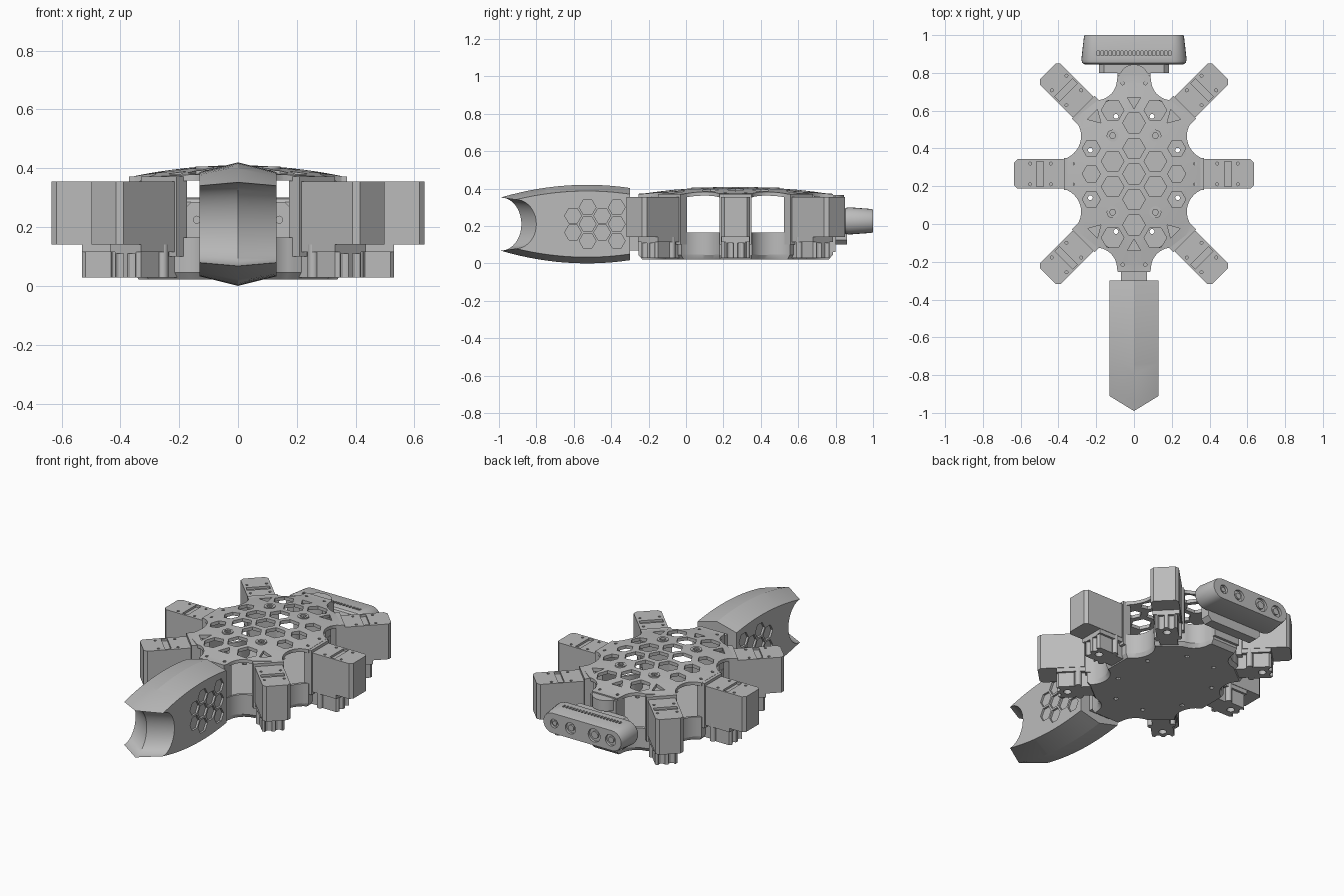
import bpy, bmesh, math
from mathutils import Vector, Matrix

old = bpy.data.objects.get("Cube")
if old:
    bpy.data.objects.remove(old, do_unlink=True)

gray = bpy.data.materials.new("plain gray")
gray.use_nodes = True
gray.diffuse_color = (0.5, 0.5, 0.5, 1)
gray.node_tree.nodes["Principled BSDF"].inputs["Base Color"].default_value = (0.5, 0.5, 0.5, 1)

CY = 0.265          # body centre along y
made = []


def finish(name, bm, matrix=None):
    bmesh.ops.recalc_face_normals(bm, faces=bm.faces)
    if matrix:
        bm.transform(matrix)
    me = bpy.data.meshes.new(name)
    bm.to_mesh(me)
    bm.free()
    me.materials.append(gray)
    ob = bpy.data.objects.new(name, me)
    bpy.context.collection.objects.link(ob)
    made.append(ob)
    return ob


def add_loft(bm, sections, closed=False):
    """Skin equal-length loops; cap the ends, or join them into a ring."""
    rows = [[bm.verts.new(p) for p in s] for s in sections]
    pairs = list(zip(rows, rows[1:]))
    if closed:
        pairs.append((rows[-1], rows[0]))
    else:
        bm.faces.new(rows[0])
        bm.faces.new(rows[-1])
    n = len(rows[0])
    for a, b in pairs:
        for i in range(n):
            k = (i + 1) % n
            bm.faces.new((a[i], a[k], b[k], b[i]))


def flat(pts, z):
    return [(x, y, z) for x, y in pts]


def prism(name, pts, z0, z1, matrix=None):
    bm = bmesh.new()
    add_loft(bm, [flat(pts, z0), flat(pts, z1)])
    return finish(name, bm, matrix)


def rect(x0, x1, y0, y1, c=0.0):
    """Rectangle with optional corner chamfers."""
    if c == 0:
        return [(x0, y0), (x1, y0), (x1, y1), (x0, y1)]
    return [(x0 + c, y0), (x1 - c, y0), (x1, y0 + c), (x1, y1 - c),
            (x1 - c, y1), (x0 + c, y1), (x0, y1 - c), (x0, y0 + c)]


def ngon(x, y, r, n=6, turn=0.0):
    return [(x + r * math.cos(turn + math.tau * i / n),
             y + r * math.sin(turn + math.tau * i / n)) for i in range(n)]


def cut(ob, shapes, z0, z1, matrix=None):
    """Subtract a set of upright prisms from an object."""
    bm = bmesh.new()
    for s in shapes:
        add_loft(bm, [flat(s, z0), flat(s, z1)])
    tool = finish("cutter", bm, matrix)
    made.remove(tool)
    tool.hide_render = True
    mod = ob.modifiers.new("cut", "BOOLEAN")
    mod.object, mod.operation, mod.solver = tool, "DIFFERENCE", "EXACT"
    deps = bpy.context.evaluated_depsgraph_get()
    me = bpy.data.meshes.new_from_object(ob.evaluated_get(deps))
    ob.modifiers.clear()
    ob.data = me
    bpy.data.objects.remove(tool, do_unlink=True)


def arc(cx, cy, r, a0, a1, n=12):
    return [(cx + r * math.cos(math.radians(a0 + (a1 - a0) * i / n)),
             cy + r * math.sin(math.radians(a0 + (a1 - a0) * i / n))) for i in range(n + 1)]


# Body outline: one quarter with two scallops, mirrored twice
quarter = arc(0.405, 0.2, 0.125, 245, 134) + arc(0.2, 0.5, 0.11, 265, 180, 8) + [(0.085, 0.52)]
half = [(x, -y) for x, y in reversed(quarter)] + quarter
outline = half + [(-x, y) for x, y in reversed(half)]
outline = [(x, y + CY) for x, y in outline]


def scaled(s):
    return [(x * s, CY + (y - CY) * s) for x, y in outline]


# Lower tray: floor with drain holes and a scalloped rim wall
bm = bmesh.new()
add_loft(bm, [flat(scaled(0.96), 0.022), flat(outline, 0.045), flat(outline, 0.05)])
tray_floor = finish("tray_floor", bm)
cut(tray_floor, [ngon(0.25 * math.cos(a), CY + 0.33 * math.sin(a), 0.013, 10)
                 for a in (math.tau * (i + 0.5) / 8 for i in range(8))], 0, 0.1)
bm = bmesh.new()
inner = scaled(0.95)
add_loft(bm, [flat(outline, 0.045), flat(outline, 0.165),
              flat(inner, 0.165), flat(inner, 0.045)], closed=True)
finish("tray_wall", bm)

# Domed top plate with honeycomb openings
bm = bmesh.new()
add_loft(bm, [flat(outline, 0.352), flat(outline, 0.372)])
for k in range(-6, 7):
    for co, no in (((k * 0.055, 0, 0), (1, 0, 0)), ((0, CY + k * 0.08, 0), (0, 1, 0))):
        bmesh.ops.bisect_plane(bm, geom=bm.verts[:] + bm.edges[:] + bm.faces[:],
                               plane_co=co, plane_no=no)
top_plate = finish("top_plate", bm)
holes, bosses = [], []
for i in range(-2, 3):
    for j in range(-4, 4):
        x, dy = 0.113 * i, 0.135 * (j + (i % 2) / 2)
        if (x / 0.27) ** 2 + (dy / 0.4) ** 2 > 1:
            continue
        if abs(i) == 1 and 0.15 < abs(dy) < 0.25:
            bosses.append((x, CY + dy))
            holes.append(ngon(x, CY + dy, 0.016))
        else:
            holes.append(ngon(x, CY + dy, 0.048 if abs(i) == 2 else 0.06))
for sx in (-1, 1):
    for sy in (-1, 1):
        toward = math.atan2(sy, sx)
        holes.append(ngon(sx * 0.205, CY + sy * 0.3, 0.042, 3, toward + math.pi))
        holes.append(ngon(sx * 0.06, CY + sy * 0.48, 0.009, 8))
        holes.append(ngon(sx * 0.325, CY + sy * 0.055, 0.009, 8))
for sy in (-1, 1):
    holes.append(ngon(0, CY + sy * 0.385, 0.04, 3, -sy * math.pi / 2))
cut(top_plate, holes, 0.3, 0.45)


def dome(x, y):
    return 0.038 * max(0, 1 - (x / 0.36) ** 2 - ((y - CY) / 0.5) ** 2)


bm = bmesh.new()
bm.from_mesh(top_plate.data)
bmesh.ops.triangulate(bm, faces=bm.faces[:])
for v in bm.verts:
    v.co.z += dome(v.co.x, v.co.y)
bm.to_mesh(top_plate.data)
bm.free()

# Raised screw bosses on the top plate
for x, y in bosses:
    bm = bmesh.new()
    z = 0.366 + dome(x, y)
    add_loft(bm, [flat(ngon(x, y, r, 16), z + h) for r, h in
                  ((0.032, 0), (0.032, 0.012), (0.018, 0.012), (0.018, 0))], closed=True)
    finish("screw_boss", bm)

# Six leg mounts: servo housing above, bracket with posts below
mounts = [(0.35, CY, 0), (0.255, CY + 0.34, 45), (0.255, CY - 0.34, -45)]
mounts += [(-x, y, 180 - a) for x, y, a in mounts]
for x, y, a in mounts:
    m = Matrix.Translation((x, y, 0)) @ Matrix.Rotation(math.radians(a), 4, "Z")
    servo = prism("servo_housing", rect(0.005, 0.285, -0.078, 0.078, 0.018), 0.14, 0.355, m)
    cut(servo, [rect(0.13, 0.165, -0.066, 0.066)], 0.342, 0.4, m)
    cut(servo, [ngon(px, py, 0.008, 8) for px in (0.09, 0.2) for py in (-0.055, 0.055)],
        0.345, 0.4, m)
    prism("mount_edge", rect(-0.03, 0.02, -0.085, 0.085), 0.1, 0.372, m)
    prism("bracket_link", rect(-0.02, 0.09, -0.05, 0.05), 0.028, 0.14, m)
    foot = prism("bracket_foot", rect(0.07, 0.18, -0.062, 0.062, 0.012), 0.028, 0.125, m)
    cut(foot, [ngon(0.125, 0, 0.022, 14)] +
        [ngon(0.18, s * 0.028, 0.018, 12) for s in (-1, 1)], 0, 0.11, m)
    for s in (-1, 1):
        prism("bracket_post", ngon(0.06, s * 0.06, 0.018, 14), 0.028, 0.145, m)
    prism("bracket_flange", rect(0.02, 0.18, -0.075, 0.075), 0.115, 0.142, m)

# Front block, neck and rear block
front_block = prism("front_block", rect(-0.088, 0.088, -0.25, -0.19), 0.04, 0.36)
cut(front_block, [ngon(s * 0.05, z, 0.014, 12) for s in (-1, 1) for z in (-0.12, -0.3)],
    -0.3, -0.22, Matrix.Rotation(math.radians(-90), 4, "X"))
prism("tail_neck", rect(-0.07, 0.07, -0.32, -0.24), 0.07, 0.345)
prism("rear_block", rect(-0.088, 0.088, 0.72, 0.8), 0.06, 0.36)
prism("rear_cap", ngon(0, 0.765, 0.08, 28), 0.3, 0.365)
# upright xz profiles: local x stays x, local y becomes z, local z runs along -y
upright = Matrix.Rotation(math.radians(90), 4, "X")
mount_plate = prism("sensor_mount", rect(-0.185, 0.185, 0.1, 0.285, 0.025), -0.86, -0.8, upright)
cut(mount_plate, [ngon(s * 0.14, 0.225, 0.012, 12) for s in (-1, 1)], -0.82, -0.7, upright)

# Sensor bar: tapered pill with lenses and vent slots
bm = bmesh.new()


def pill(hw, r):
    return (arc(hw - r, 0.227, r, -90, 90) + arc(r - hw, 0.227, r, 90, 270))


sections = [(0.845, 0.262, 0.058), (0.853, 0.274, 0.069), (0.87, 0.279, 0.073),
            (0.99, 0.265, 0.064), (1.0, 0.262, 0.061)]
add_loft(bm, [[(x, y, z) for x, z in pill(hw, r)] for y, hw, r in sections])
bar = finish("sensor_bar", bm)
cut(bar, [rect(k * 0.021 - 0.006, k * 0.021 + 0.006, 0.892, 0.915) for k in range(-9, 10)],
    0.285, 0.35)
lenses = [(-0.19, 0.034), (-0.08, 0.04), (0.08, 0.034), (0.19, 0.026)]
cut(bar, [ngon(x, 0.227, r, 24) for x, r in lenses], -1.1, -0.985, upright)
for x, r in lenses:
    prism("lens", ngon(x, 0.227, r * 0.55, 20), -0.995, -0.97, upright)

# Tail fairing: ridged shell with a pointed, scooped end


def tail_profile(shift, rise):
    """Closed side outline; shift moves the scooped end, rise lifts the ridge."""
    n, end = 14, -0.91 - shift
    top = []
    for i in range(n + 1):
        y = -0.3 + (end + 0.3) * i / n
        top.append((y, 0.177 + rise - 0.32 * (y + 0.53) ** 2))
    tip = top[-1][1]
    scoop = [(end + 0.11 * math.cos(t), tip * math.sin(t)) for t in
             (math.pi / 2 * (1 - k / 10) for k in range(1, 11))]
    upper = top + scoop
    lower = [(y, -z) for y, z in reversed(upper[:-1])]
    return [(y, 0.21 + z) for y, z in upper + lower]


bm = bmesh.new()
add_loft(bm, [[(x, y, z) for y, z in tail_profile(s, h)]
              for x, s, h in ((-0.131, 0, 0), (0, 0.08, 0.033), (0.131, 0, 0))])
tail = finish("tail_fairing", bm)
# honeycomb recesses on both sides (local x,y -> world y,z)
side = Matrix(((0, 0, 1, 0), (1, 0, 0, 0), (0, 1, 0, 0), (0, 0, 0, 1)))
cells = []
for i in range(4):
    for j in range(-1, 2):
        z = 0.21 + 0.09 * (j + (i % 2) / 2)
        if z < 0.32:
            cells.append(ngon(-0.37 - 0.078 * i, z, 0.045))
for lo, hi in ((0.119, 0.2), (-0.2, -0.119)):
    cut(tail, cells, lo, hi, side)

# Smooth the curved surfaces, keep the creases sharp
bpy.ops.object.select_all(action="DESELECT")
for ob in made:
    ob.select_set(True)
bpy.context.view_layer.objects.active = made[0]
bpy.ops.object.shade_smooth_by_angle(angle=math.radians(28))
